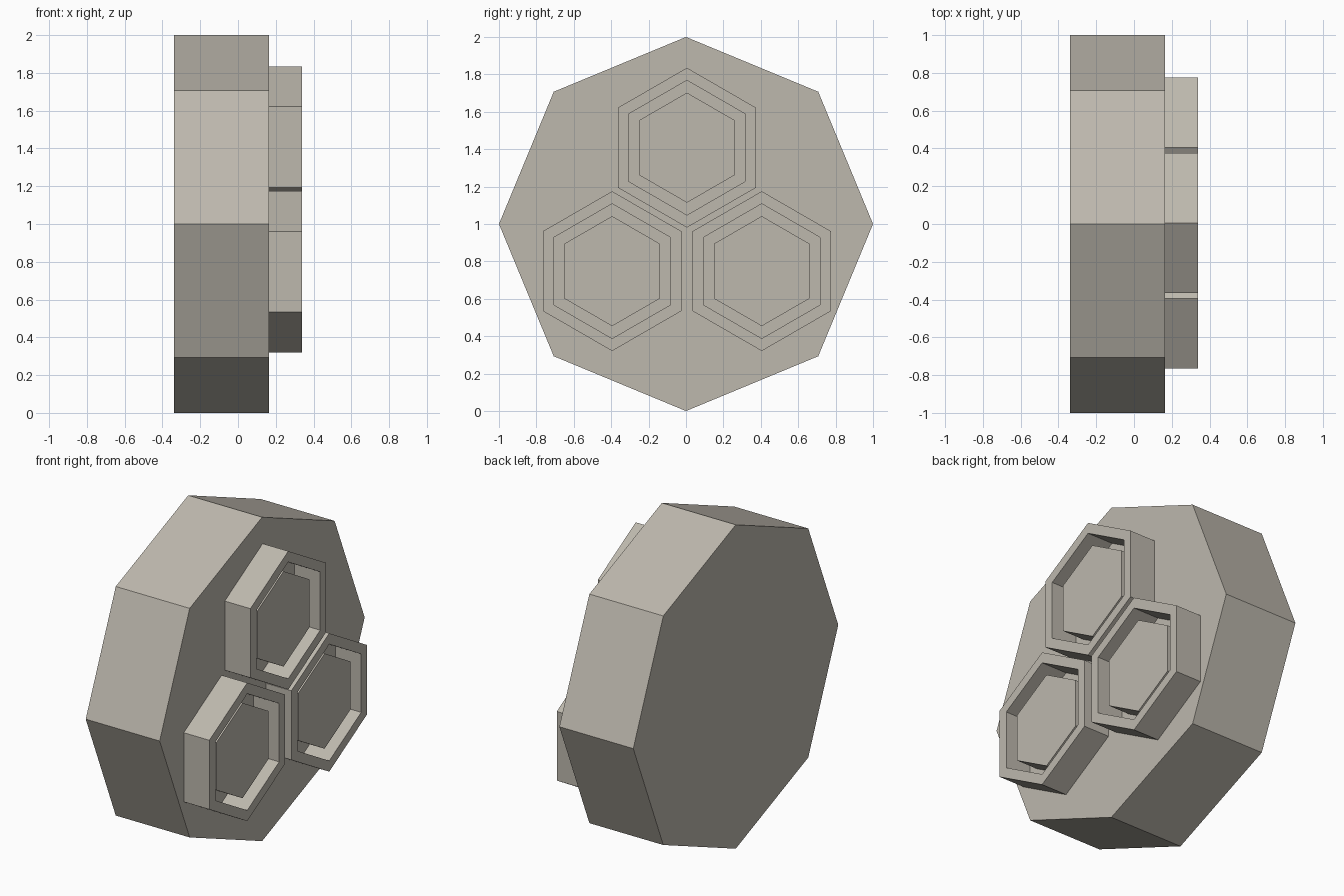
import bpy, bmesh, math

if "Cube" in bpy.data.objects:
    bpy.data.objects.remove(bpy.data.objects["Cube"])

# single warm grey colour
grey = bpy.data.materials.new("warm grey")
grey.diffuse_color = (0.51, 0.48, 0.42, 1)
grey.use_nodes = True
grey.node_tree.nodes["Principled BSDF"].inputs["Base Color"].default_value = grey.diffuse_color


def loop(bm, sides, radius, x, cy, cz):
    """Polygon in the YZ plane with one corner pointing up."""
    return [bm.verts.new((x,
                          cy + radius * math.sin(2 * math.pi * i / sides),
                          cz + radius * math.cos(2 * math.pi * i / sides)))
            for i in range(sides)]


def bridge(bm, a, b):
    n = len(a)
    for i in range(n):
        j = (i + 1) % n
        bm.faces.new((a[i], a[j], b[j], b[i]))


def finish(bm, name):
    bmesh.ops.recalc_face_normals(bm, faces=bm.faces[:])
    mesh = bpy.data.meshes.new(name)
    bm.to_mesh(mesh)
    bm.free()
    mesh.materials.append(grey)
    obj = bpy.data.objects.new(name, mesh)
    bpy.context.collection.objects.link(obj)
    return obj


def prism(name, sides, radius, x0, x1, cy, cz):
    bm = bmesh.new()
    a = loop(bm, sides, radius, x0, cy, cz)
    b = loop(bm, sides, radius, x1, cy, cz)
    bridge(bm, a, b)
    bm.faces.new(a)
    bm.faces.new(b)
    return finish(bm, name)


def ring(name, sides, outer, inner, x0, x1, cy, cz):
    bm = bmesh.new()
    rims = [loop(bm, sides, r, x, cy, cz)
            for r, x in ((outer, x0), (outer, x1), (inner, x1), (inner, x0))]
    for k in range(4):
        bridge(bm, rims[k], rims[(k + 1) % 4])
    return finish(bm, name)


BACK, FACE, FRONT, PLUG = -0.34, 0.165, 0.34, 0.308

# octagonal body
prism("body", 8, 1.0, BACK, FACE, 0, 1.0)

# three hexagonal sockets, each a rim with a slightly recessed core
for label, cy, cz in (("top", 0.005, 1.408),
                      ("left", -0.395, 0.748),
                      ("right", 0.405, 0.748)):
    ring(label + "_rim", 6, 0.427, 0.36, FACE, FRONT, cy, cz)
    prism(label + "_core", 6, 0.294, FACE, PLUG, cy, cz)
